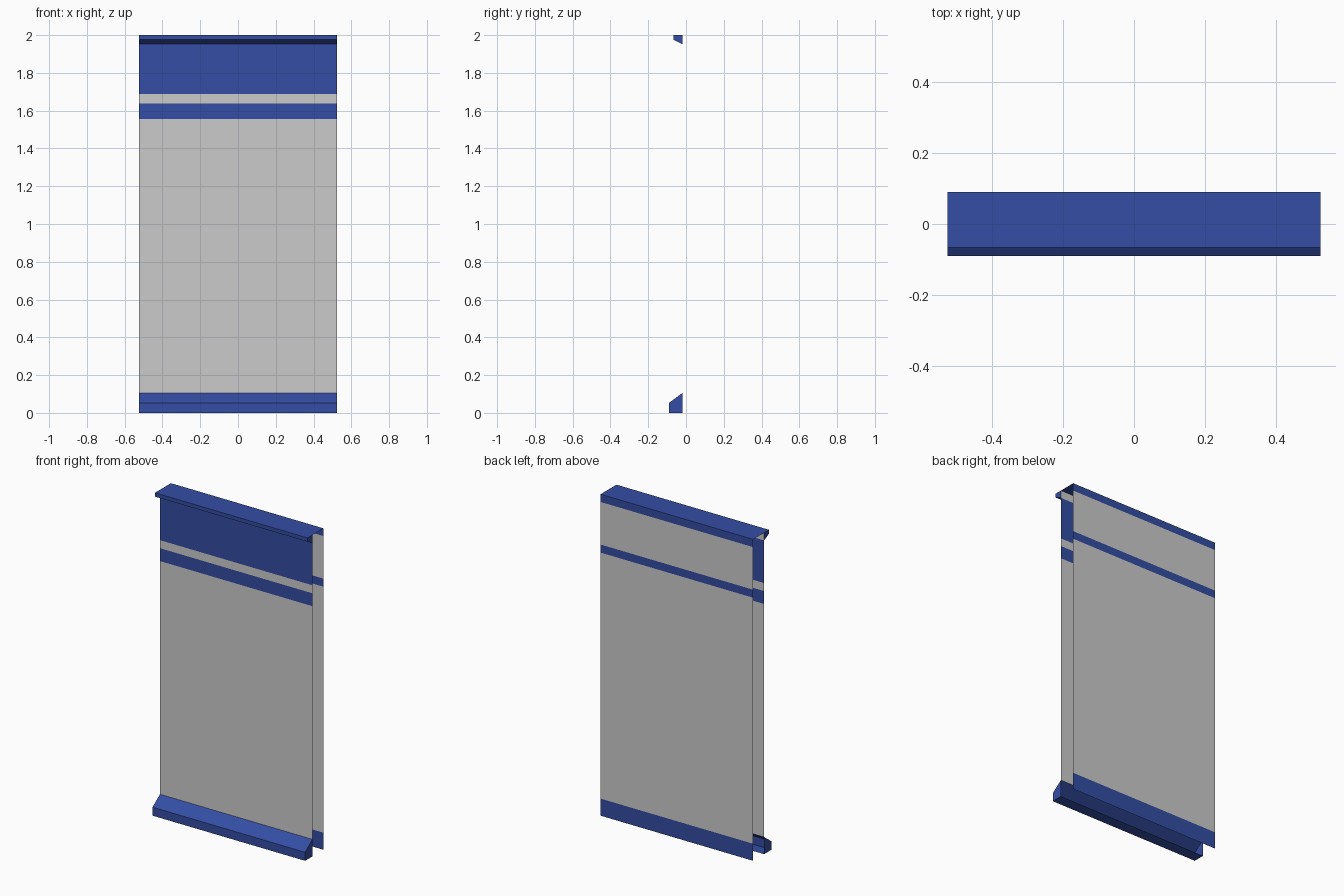
import bpy

if "Cube" in bpy.data.objects:
    bpy.data.objects.remove(bpy.data.objects["Cube"])

W = 0.525                     # half width
YF, YB = -0.018, 0.09         # front and back sheet positions

blue = bpy.data.materials.new("blue_paint")
blue.diffuse_color = (0.034, 0.075, 0.37, 1)
blue.use_nodes = True
blue.node_tree.nodes["Principled BSDF"].inputs["Base Color"].default_value = blue.diffuse_color


def make(name, verts, faces, mat=None):
    me = bpy.data.meshes.new(name)
    me.from_pydata(verts, [], faces)
    ob = bpy.data.objects.new(name, me)
    bpy.context.collection.objects.link(ob)
    if mat:
        me.materials.append(mat)
    return ob


def band(name, y, z0, z1, mat, facing):
    """Thin vertical sheet across the full width."""
    v = [(-W, y, z0), (W, y, z0), (W, y, z1), (-W, y, z1)]
    make(name, v, [(0, 1, 2, 3) if facing < 0 else (3, 2, 1, 0)], mat)


def trim(name, profile):
    """Four-point (y, z) profile run across x, capped ends, open at the back.
    Profile starts and ends at the back edge, counter-clockwise from +x."""
    n = len(profile)
    v = [(x, y, z) for x in (-W, W) for y, z in profile]
    faces = [(i, i + n, i + n + 1, i + 1) for i in range(n - 1)]
    faces += [tuple(range(n)), tuple(reversed(range(n, 2 * n)))]
    make(name, v, faces, blue)


# Front sheet: alternating bands from bottom to top
front = [("front_panel", 0.106, 1.557, None), ("front_lower_stripe", 1.557, 1.637, blue),
         ("front_gap_stripe", 1.637, 1.687, None), ("front_header", 1.687, 1.952, blue),
         ("front_top_strip", 1.952, 2.0, None)]
for name, z0, z1, mat in front:
    band(name, YF, z0, z1, mat, -1)

# Back sheet
back = [("back_base_stripe", 0.0, 0.106, blue), ("back_panel", 0.106, 1.637, None),
        ("back_stripe", 1.637, 1.687, blue), ("back_upper_panel", 1.687, 1.952, None),
        ("back_top_stripe", 1.952, 2.0, blue)]
for name, z0, z1, mat in back:
    band(name, YB, z0, z1, mat, 1)

# Sloped sill at the bottom and sloped lip at the top
trim("bottom_sill", [(YF, 0.0), (-0.09, 0.0), (-0.09, 0.053), (YF, 0.106)])
trim("top_lip", [(YF, 1.952), (-0.066, 1.976), (-0.066, 2.0), (YF, 2.0)])

# Flat top joining the lip to the back sheet
make("top_cover", [(-W, YF, 2), (W, YF, 2), (W, YB, 2), (-W, YB, 2)], [(0, 1, 2, 3)], blue)
